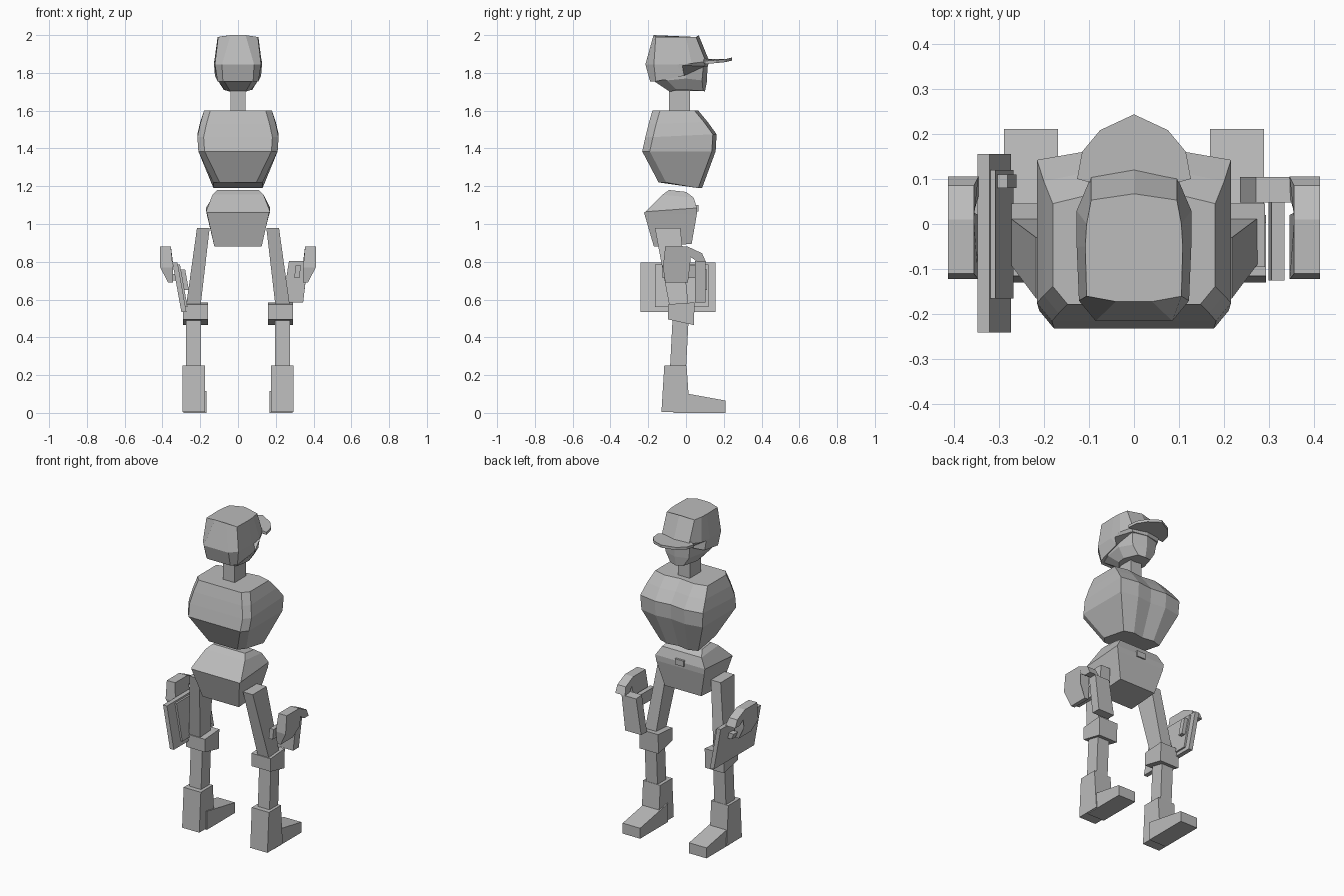
import bpy, bmesh

grey = bpy.data.materials.new("plain grey")
grey.diffuse_color = (0.5, 0.5, 0.5, 1)


def finish(name, bm):
    bmesh.ops.recalc_face_normals(bm, faces=bm.faces)
    me = bpy.data.meshes.new(name)
    bm.to_mesh(me)
    bm.free()
    me.materials.append(grey)
    ob = bpy.data.objects.new(name, me)
    bpy.context.collection.objects.link(ob)
    return ob


def loft(name, rings):
    """Skin closed rings of equal length and cap both ends."""
    bm = bmesh.new()
    vs = [[bm.verts.new(p) for p in r] for r in rings]
    n = len(vs[0])
    for a, b in zip(vs, vs[1:]):
        for i in range(n):
            j = (i + 1) % n
            bm.faces.new((a[i], a[j], b[j], b[i]))
    bm.faces.new(vs[0])
    bm.faces.new(vs[-1])
    return finish(name, bm)


def sym(half):
    """Complete a half ring, listed from front to back, across x = 0."""
    return half + [(-x, y, z) for x, y, z in reversed(half) if x > 0]


def rect(x0, x1, y0, y1, zb, zf=None):
    """Rectangle ring with separate back and front heights."""
    zf = zb if zf is None else zf
    return [(x0, y0, zb), (x1, y0, zb), (x1, y1, zf), (x0, y1, zf)]


def flip(rings, s):
    return [[(x * s, y, z) for x, y, z in r] for r in rings]


# Helmet shell with a stepped lower rim
loft("helmet", [sym(r) for r in (
    [(0, .067, 2), (.095, .053, 1.99), (.105, 0, 1.99), (.108, -.05, 1.99),
     (.105, -.16, 1.99), (.04, -.172, 2)],
    [(0, .122, 1.865), (.095, .105, 1.86), (.127, .03, 1.85), (.127, -.05, 1.845),
     (.122, -.17, 1.845), (.085, -.215, 1.845)],
    [(0, .116, 1.835), (.093, .098, 1.835), (.124, -.02, 1.84), (.122, -.01, 1.785),
     (.108, -.16, 1.755), (.08, -.19, 1.755)])])

# Face and jaw
loft("face", [sym(r) for r in (
    [(0, .113, 1.84), (.09, .092, 1.84), (.118, 0, 1.84), (.112, -.1, 1.84), (.08, -.18, 1.84)],
    [(0, .112, 1.76), (.08, .085, 1.76), (.112, 0, 1.77), (.107, -.1, 1.76), (.075, -.175, 1.76)],
    [(0, .1, 1.70), (.045, .09, 1.705), (.075, 0, 1.71), (.07, -.05, 1.71), (.04, -.085, 1.70)])])

# Cap brim
brim = [(0, .243, 1.873), (.075, .208, 1.865), (.115, .16, 1.86), (.126, .1, 1.855), (.09, .09, 1.865)]
loft("brim", [sym([(x, y, z + d) for x, y, z in brim]) for d in (0.008, -0.008)])

# Neck
loft("neck", [rect(-.04, .04, -.09, .02, z) for z in (1.58, 1.74)])

# Chest: half width, front, back, front height, back height
rings = []
for w, yf, yb, zf, zb in ((.18, .065, -.178, 1.6, 1.6), (.2, .115, -.198, 1.54, 1.53),
                          (.215, .162, -.215, 1.475, 1.46), (.21, .157, -.232, 1.385, 1.385),
                          (.13, .085, -.145, 1.19, 1.22)):
    c = min(.1, w * .55)
    rings.append(sym([(0, yf - .012, zf), (c, yf, zf), (w, yf - .02, zf),
                      (w, yb + .04, zb), (w - .033, yb, zb)]))
loft("chest", rings)

# Hips
loft("hips", [rect(-.11, .11, -.09, 0, 1.18, 1.17),
              rect(-.135, .135, -.125, .04, 1.155, 1.14),
              rect(-.17, .17, -.215, .058, 1.065, 1.085),
              rect(-.165, .165, -.222, .057, 1.06, 1.05),
              rect(-.125, .125, -.17, .03, .88, .895)])
loft("belt_buckle", [rect(-.03, .03, .045, .066, z) for z in (1.065, 1.1)])

for s, side in ((-1, "left"), (1, "right")):
    # Leg segments
    loft(side + "_thigh", flip([rect(.15, .217, -.165, -.03, .98),
                                rect(.2, .277, -.085, .015, .55)], s))
    loft(side + "_knee", flip([rect(.16, .29, -.095, .045, .575, .585),
                               rect(.16, .29, -.095, .042, .495, .465)], s))
    loft(side + "_shin", flip([rect(.195, .275, -.07, .015, .52),
                               rect(.195, .275, -.085, 0, .23)], s))
    loft(side + "_boot", flip([rect(.175, .293, -.115, .003, .25),
                               rect(.175, .293, -.13, .02, .005, 0.005)], s))
    loft(side + "_foot", flip([rect(.168, .288, -.065, .21, .115, .065),
                               rect(.168, .288, -.065, .21, 0)], s))
    # Hand with curled fingers, narrowing toward the wrist
    prof = [(-.11, .88), (.01, .88), (.085, .845), (.105, .8), (.06, .8), (.025, .825),
            (.02, .77), (.01, .69), (-.11, .69), (-.122, .77)]
    inner = [(.355 if z > .81 else .345, y, z) for y, z in prof]
    outer = [(.37 if z < .7 else .412, y, z) for y, z in prof]
    loft(side + "_hand", flip([inner, outer], s))

# Slanted shield with a raised inner panel and a grip
def slant(x_top, x_low, t, y0, y1, z0, z1):
    return [rect(x_low, x_low + t, y0, y1, z0), rect(x_top, x_top + t, y0, y1, z1)]

loft("shield", slant(-.347, -.3, .027, -.24, .155, .535, .795))
loft("shield_panel", slant(-.325, -.285, .018, -.165, .12, .56, .785))
loft("shield_grip", slant(-.31, -.29, .03, .08, .11, .65, .76))
loft("shield_handle", slant(-.37, -.355, .05, .02, .06, .70, .735))

# Handheld block with a grip bar
loft("held_block", [rect(.235, .345, .048, .104, .585, .585),
                    rect(.27, .37, .048, .104, .805, .80)])
loft("grip_bar", [rect(.298, .325, -.125, .05, .715), rect(.305, .333, -.125, .05, .78)])
